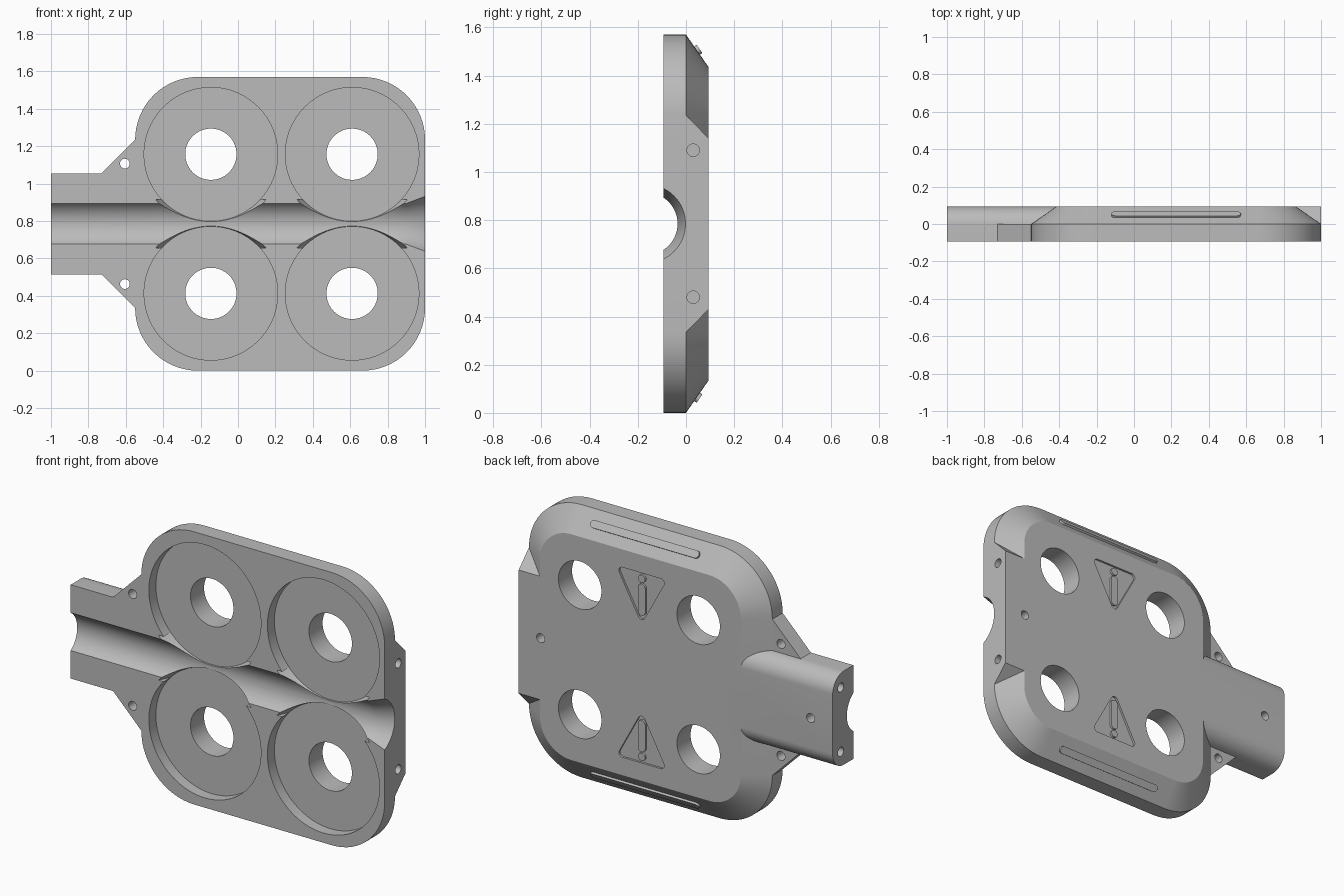
import bpy, bmesh
from math import pi, cos, sin, atan2
from mathutils import Vector, Matrix

if "Cube" in bpy.data.objects:
    bpy.data.objects.remove(bpy.data.objects["Cube"])

MID = 0.785           # height of the mirror line
T = 0.094             # half thickness
FLOOR = -0.03         # pocket floor
POCKETS = [(x, MID + s * 0.372) for x in (-0.145, 0.61) for s in (-1, 1)]

grey = bpy.data.materials.new("grey_plastic")
grey.use_nodes = True
colour = (0.5, 0.5, 0.5, 1)
grey.diffuse_color = colour
grey.node_tree.nodes["Principled BSDF"].inputs["Base Color"].default_value = colour


def circle(c, r, n=64):
    return [(c[0] + r * cos(2 * pi * i / n), c[1] + r * sin(2 * pi * i / n)) for i in range(n)]


def rounded(centres, r, steps=16):
    """Outline around counter-clockwise centres, with corners of radius r."""
    pts, n = [], len(centres)
    for i, c in enumerate(centres):
        p, q = centres[i - 1], centres[(i + 1) % n]
        a = atan2(c[1] - p[1], c[0] - p[0]) - pi / 2
        b = atan2(q[1] - c[1], q[0] - c[0]) - pi / 2
        sweep = (b - a) % (2 * pi)
        for k in range(steps + 1):
            t = a + sweep * k / steps
            pts.append((c[0] + r * cos(t), c[1] + r * sin(t)))
    return pts


def loft(name, loops, axis="y"):
    """Solid through 2D loops given as (position on axis, points)."""
    bm = bmesh.new()
    rings = []
    for d, pts in loops:
        rings.append([bm.verts.new((u, d, v) if axis == "y" else (d, u, v)) for u, v in pts])
    n = len(rings[0])
    for a, b in zip(rings, rings[1:]):
        for i in range(n):
            j = (i + 1) % n
            bm.faces.new((a[i], a[j], b[j], b[i]))
    bm.faces.new(rings[0])
    bm.faces.new(rings[-1])
    bmesh.ops.recalc_face_normals(bm, faces=bm.faces)
    me = bpy.data.meshes.new(name)
    bm.to_mesh(me)
    bm.free()
    me.materials.append(grey)
    ob = bpy.data.objects.new(name, me)
    bpy.context.collection.objects.link(ob)
    return ob


def combine(target, other, mode):
    """Apply a boolean and remove the helper."""
    bpy.context.view_layer.objects.active = target
    m = target.modifiers.new("combine", "BOOLEAN")
    m.operation, m.object, m.solver = mode, other, "EXACT"
    bpy.ops.object.modifier_apply(modifier=m.name)
    bpy.data.objects.remove(other)


def cut(target, name, loops, axis="y"):
    combine(target, loft(name, loops, axis), "DIFFERENCE")


def smooth(ob):
    bpy.ops.object.select_all(action="DESELECT")
    ob.select_set(True)
    bpy.context.view_layer.objects.active = ob
    bpy.ops.object.shade_smooth_by_angle(angle=0.5)


# Rounded plate with a wide chamfer towards the back
corners = [(-0.215, 0.335), (0.665, 0.335), (0.665, 1.235), (-0.215, 1.235)]
outer, inner = rounded(corners, 0.335), rounded(corners, 0.2)
body = loft("housing_body", [(-T, outer), (0, outer), (T, inner)])


# Full thickness block at the left end, with sloped sides
def slab(x0, x1, h):
    return [(x0, MID - h), (x1, MID - h), (x1, MID + h), (x0, MID + h)]


combine(body, loft("end_block", [(-0.02, slab(0.7, 1, 0.45)), (0, slab(0.7, 1, 0.45)),
                                 (T, slab(0.7, 1, 0.355))]), "UNION")

# Neck with rounded back edges
back_y = T - 0.1
neck = [(-T, MID + 0.27), (-T, MID - 0.27)]
neck += [(back_y + 0.1 * cos(a), MID - 0.17 + 0.1 * sin(a)) for a in [-pi / 2 + pi / 24 * i for i in range(13)]]
neck += [(back_y + 0.1 * cos(a), MID + 0.17 + 0.1 * sin(a)) for a in [pi / 24 * i for i in range(13)]]
combine(body, loft("neck", [(-1, neck), (-0.3, neck)], "x"), "UNION")

# Gussets between neck and plate, with a screw hole each
for s in (-1, 1):
    gusset = [(-0.73, MID + s * 0.27), (-0.73, MID + s * 0.2), (-0.4, MID + s * 0.2),
              (-0.4, MID + s * 0.45), (-0.55, MID + s * 0.45)]
    combine(body, loft("gusset", [(-T, gusset), (0, gusset)]), "UNION")
    hole = circle((-0.605, MID + s * 0.322), 0.026, 24)
    cut(body, "gusset_hole", [(-0.2, hole), (0.2, hole)])

# Cable channel with a flared mouth
axis_y = -0.165
cut(body, "cable_channel", [(x, circle((axis_y, MID), r, 96)) for x, r in
                            ((-1.1, 0.13), (0.9, 0.13), (1, 0.163), (1.1, 0.196))], "x")

# Round pockets, their eased lips inside the channel, and through holes
for c in POCKETS:
    cut(body, "pocket", [(-0.2, circle(c, 0.357, 96)), (FLOOR, circle(c, 0.357, 96))])
    lip = loft("lip_cutter", [(-0.12, circle(c, 0.392, 96)), (FLOOR, circle(c, 0.358, 96))])
    zone = slab(c[0] - 0.5, c[0] + 0.5, 0.13)
    combine(lip, loft("lip_zone", [(-0.3, zone), (0.3, zone)]), "INTERSECT")
    combine(body, lip, "DIFFERENCE")
    cut(body, "through_hole", [(-0.2, circle(c, 0.137)), (0.2, circle(c, 0.137))])

# Blind screw holes in both ends and in the back
for s in (-1, 1):
    for x, y, h in ((1, 0.03, 0.305), (-1, 0.02, 0.185)):
        hole = circle((y, MID + s * h), 0.026, 24)
        cut(body, "end_hole", [(x * 0.9, hole), (x * 1.1, hole)], "x")
    hole = circle((s * 0.86, MID), 0.026, 24)
    cut(body, "back_hole", [(0.03, hole), (0.2, hole)])

# Warning triangles sunk into the back, with a raised bar and dot
for s, side in ((-1, "lower"), (1, "upper")):
    tri = [(0.34, MID + s * 0.525), (0.095, MID + s * 0.525), (0.2175, MID + s * 0.30)]
    if s > 0:
        tri.reverse()
    # keep the outline counter-clockwise
    area = sum(tri[i - 1][0] * p[1] - p[0] * tri[i - 1][1] for i, p in enumerate(tri))
    shape = rounded(tri if area > 0 else tri[::-1], 0.022, 6)
    cut(body, "triangle_recess", [(T - 0.012, shape), (0.2, shape)])
    bar = rounded([(0.2175, MID + s * 0.325), (0.2175, MID + s * 0.46)], 0.024, 10)
    dot = circle((0.2175, MID + s * 0.513), 0.022, 24)
    for part, pts in (("bar", bar), ("dot", dot)):
        smooth(loft(f"{side}_warning_{part}", [(T - 0.014, pts), (T, pts)]))

smooth(body)

# Raised grip ribs on the upper and lower chamfers
for s, side in ((-1, "lower"), (1, "upper")):
    pill = rounded([(-0.325, 0), (0.325, 0)], 0.021, 10)
    rib = loft(f"{side}_grip_rib", [(-0.01, pill), (0.012, pill)])
    normal = Vector((0, 0.135, s * T)).normalized()
    across = Vector((1, 0, 0)).cross(normal)
    turn = Matrix((Vector((1, 0, 0)), normal, across)).transposed().to_4x4()
    rib.data.transform(Matrix.Translation((0.225, 0.046, MID + s * (MID - 0.066))) @ turn)
    bm = bmesh.new()
    bm.from_mesh(rib.data)
    bmesh.ops.recalc_face_normals(bm, faces=bm.faces)
    bm.to_mesh(rib.data)
    bm.free()
    smooth(rib)
